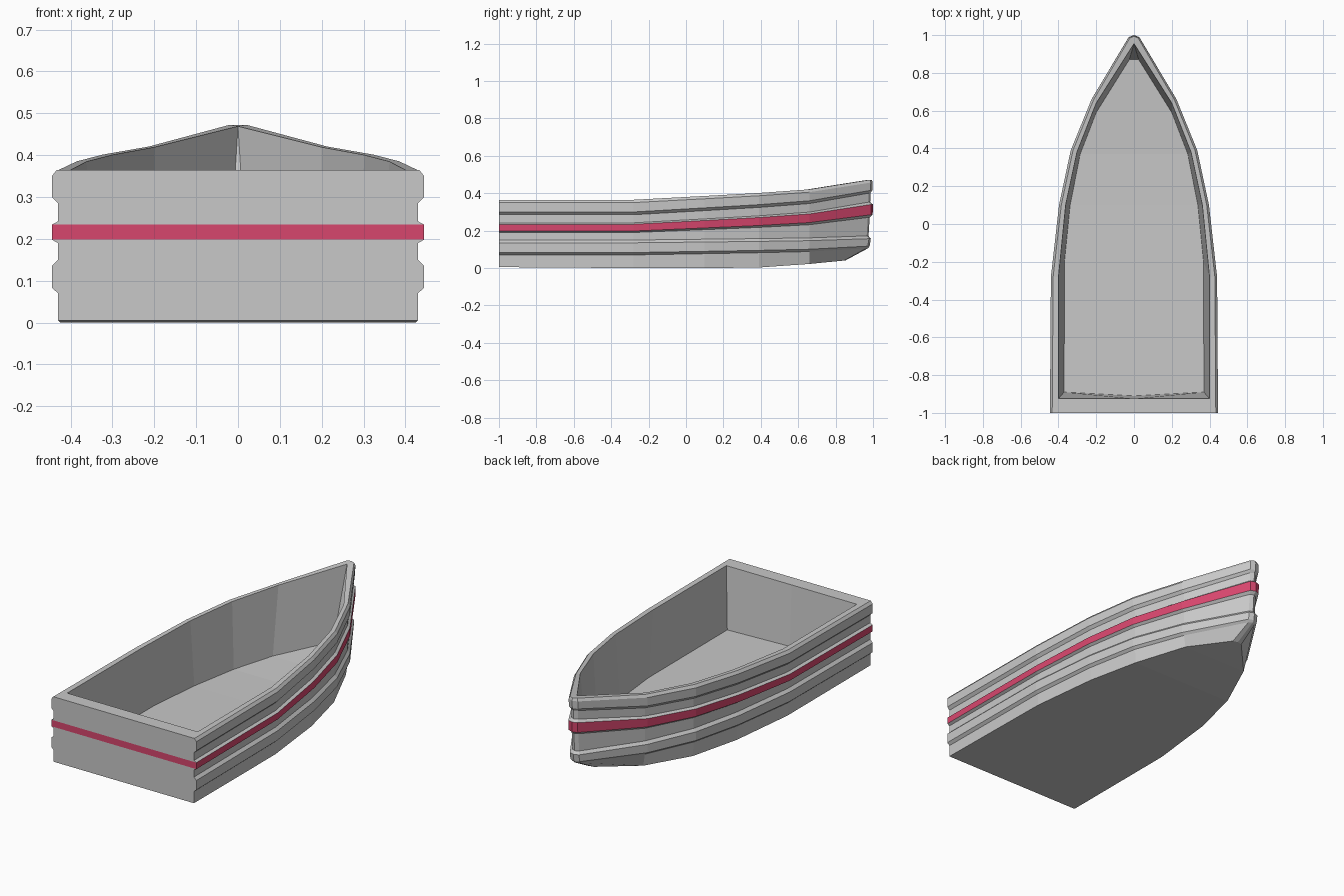
import bpy
import bmesh

if "Cube" in bpy.data.objects:
    bpy.data.objects.remove(bpy.data.objects["Cube"])


def make_material(name, rgb):
    mat = bpy.data.materials.new(name)
    mat.use_nodes = True
    mat.diffuse_color = (*rgb, 1)
    mat.node_tree.nodes["Principled BSDF"].inputs["Base Color"].default_value = (*rgb, 1)
    return mat


grey = make_material("hull grey", (0.58, 0.58, 0.58))
red = make_material("stripe red", (0.68, 0.062, 0.155))

# Stations from stern to bow: position, half beam and sheer (0 stern, 1 bow)
station_y = [-1, -0.28, 0.1, 0.39, 0.66]
half_beam = [0.445, 0.44, 0.397, 0.335, 0.225, 0.028]
sheer = [0, 0, 0.19, 0.34, 0.52, 1]

# Side profile rows: stern height, bow height, inset, bow position
side_rows = [
    (0.07, 0.105, 0.015, 0.962),
    (0.083, 0.117, 0, 0.972),
    (0.135, 0.157, 0, 0.978),
    (0.15, 0.172, 0.015, 0.966),
    (0.19, 0.27, 0.015, 0.972),
    (0.198, 0.285, 0, 0.988),
    (0.234, 0.34, 0, 0.99),
    (0.242, 0.352, 0.015, 0.975),
    (0.285, 0.40, 0.015, 0.976),
    (0.30, 0.415, 0, 0.986),
    (0.35, 0.457, 0, 0.988),
    (0.365, 0.472, 0.012, 0.984),
]
STRIPE = 7


def close_ends(points, tip):
    """Add the centreline points at the stern and the bow."""
    first, last = points[0], points[-1]
    return [(0, first[1], first[2])] + points + [(0, last[1] + tip, last[2])]


# Flat bottom edge
chine_x = [0.43, 0.425, 0.382, 0.315, 0.2, 0.028]
chine_z = [0.005, 0, 0, 0.003, 0.022, 0.04]
chine = close_ends(list(zip(chine_x, station_y + [0.845], chine_z)), 0.006)

# Keel line on the centre, sharing the end points of the bottom edge
keel = [(0, p[1], p[2]) for p in chine]
rows = [keel, chine]

# Railed outer sides
for low, high, inset, bow in side_rows:
    points = []
    for y, w, t in zip(station_y + [bow], half_beam, sheer):
        shrink = inset if t < 1 else inset * 0.5
        points.append((w - shrink, y, low + (high - low) * t))
    rows.append(close_ends(points, 0.01))

# Inner edge of the rim
rim_x = [0.40, 0.40, 0.362, 0.302, 0.2, 0]
rim_y = [-0.925, -0.28, 0.1, 0.38, 0.64, 0.955]
rim_z = [0.365 + 0.104 * t for t in sheer]
rows.append(close_ends(list(zip(rim_x, rim_y, rim_z)), 0))

# Floor edge and floor centre
floor_x = [0.37, 0.368, 0.338, 0.285, 0.2, 0.025]
floor_y = [-0.89, -0.2, 0.1, 0.37, 0.59, 0.87]
floor_z = [0.03, 0.03, 0.03, 0.033, 0.045, 0.065]
floor_edge = close_ends(list(zip(floor_x, floor_y, floor_z)), 0)
floor_edge[0] = (0, -0.91, 0.03)
rows.append(floor_edge)
rows.append([(0, p[1], p[2]) for p in floor_edge])
rows[-1][1] = floor_edge[0]

# Skin the half hull
bm = bmesh.new()
grid = [[bm.verts.new(p) for p in row] for row in rows]
for i in range(len(grid) - 1):
    for j in range(len(grid[i]) - 1):
        face = bm.faces.new((grid[i][j], grid[i][j + 1],
                             grid[i + 1][j + 1], grid[i + 1][j]))
        face.material_index = 1 if i == STRIPE else 0
bmesh.ops.remove_doubles(bm, verts=bm.verts, dist=0.0001)
bmesh.ops.dissolve_degenerate(bm, dist=0.0001, edges=bm.edges)

mesh = bpy.data.meshes.new("boat_hull")
bm.to_mesh(mesh)
bm.free()
mesh.materials.append(grey)
mesh.materials.append(red)
hull = bpy.data.objects.new("boat_hull", mesh)
bpy.context.collection.objects.link(hull)

# Mirror to the other side
mirror = hull.modifiers.new("mirror", "MIRROR")
mirror.use_axis[0] = True
mirror.use_clip = True
mirror.merge_threshold = 0.0005
